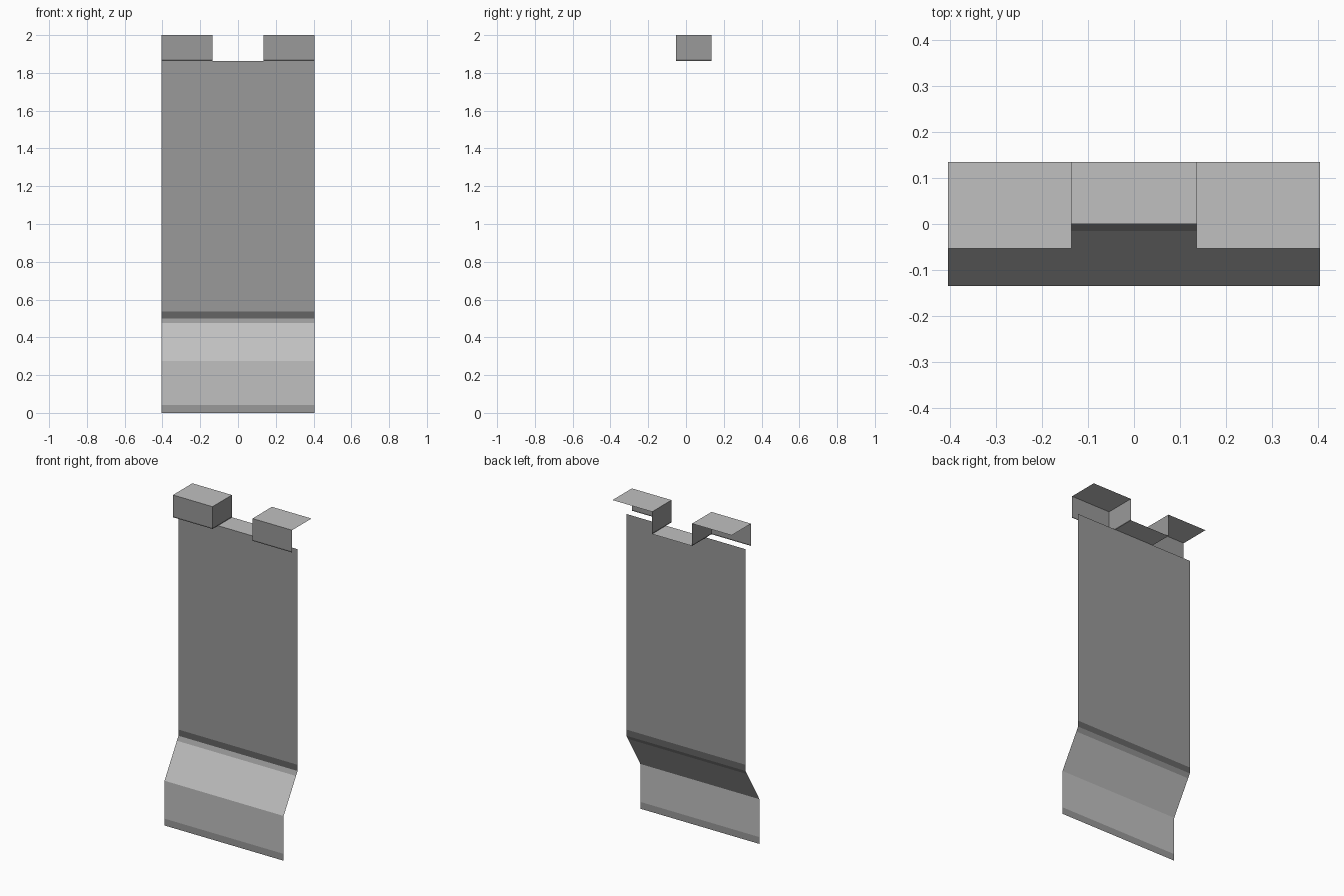
import bpy, bmesh

if "Cube" in bpy.data.objects:
    bpy.data.objects.remove(bpy.data.objects["Cube"])


def material(name, v):
    m = bpy.data.materials.new(name)
    m.diffuse_color = (v, v, v, 1)
    m.use_nodes = True
    m.node_tree.nodes["Principled BSDF"].inputs["Base Color"].default_value = m.diffuse_color
    return m


MATS = [material("mid grey", 0.32), material("light grey", 0.53), material("dark grey", 0.13)]
MID, LIGHT, DARK = 0, 1, 2
W, IN = 0.405, 0.136            # half width, half notch width
Y0, Y1 = -0.053, 0.135          # shoulder front and back
Z0, Z1 = 1.863, 2.0             # shoulder base and top


def finish(bm, name):
    mesh = bpy.data.meshes.new(name)
    bm.to_mesh(mesh)
    bm.free()
    for m in MATS:
        mesh.materials.append(m)
    ob = bpy.data.objects.new(name, mesh)
    bpy.context.collection.objects.link(ob)


def strips(name, a, b, bands):
    """Sheet swept between two ends along a profile; bands = (y, z, material)."""
    bm = bmesh.new()
    rows = [(bm.verts.new((a, y, z)), bm.verts.new((b, y, z))) for y, z, _ in bands]
    for (p, q), (r, s), band in zip(rows, rows[1:], bands):
        bm.faces.new((p, q, s, r)).material_index = band[2]
    finish(bm, name)


def framed_top(name, xa, xb, ya, yb, z):
    """Flat light panel with a dark border."""
    bm = bmesh.new()
    f = bm.faces.new([bm.verts.new(c) for c in
                      ((xa, ya, z), (xb, ya, z), (xb, yb, z), (xa, yb, z))])
    f.normal_update()
    rim = bmesh.ops.inset_region(bm, faces=[f], thickness=0.008)["faces"]
    f.material_index = LIGHT
    for r in rim:
        r.material_index = DARK
    finish(bm, name)


def inner_wall(name, x):
    """Wall facing the notch, with a dark base line."""
    bm = bmesh.new()
    rows = [(bm.verts.new((x, Y0, z)), bm.verts.new((x, Y1, z))) for z in (Z0, Z0 + 0.007, Z1)]
    for i, mat in enumerate((DARK, MID)):
        bm.faces.new((*rows[i], rows[i + 1][1], rows[i + 1][0])).material_index = mat
    finish(bm, name)


# Main hanging sheet: lower lip, slope, tall panel
strips("main_sheet", -W, W, [
    (-0.135, 0.0, MID), (-0.135, 0.042, LIGHT), (-0.135, 0.275, LIGHT),
    (-0.015, 0.475, MID), (0, 0.5, DARK), (0, 0.538, MID), (0, Z0, MID)])

# Ledge in the notch
framed_top("notch_ledge", -IN, IN, 0, Y1, Z0)

# Two raised shoulders: top, front and inner wall
for side, s in (("left", -1), ("right", 1)):
    xa, xb = sorted((s * IN, s * W))
    framed_top(side + "_shoulder_top", xa, xb, Y0, Y1, Z1)
    strips(side + "_shoulder_front", xa, xb,
           [(Y0, Z0, DARK), (Y0, Z0 + 0.007, MID), (Y0, Z1, MID)])
    inner_wall(side + "_shoulder_inner_wall", s * IN)
